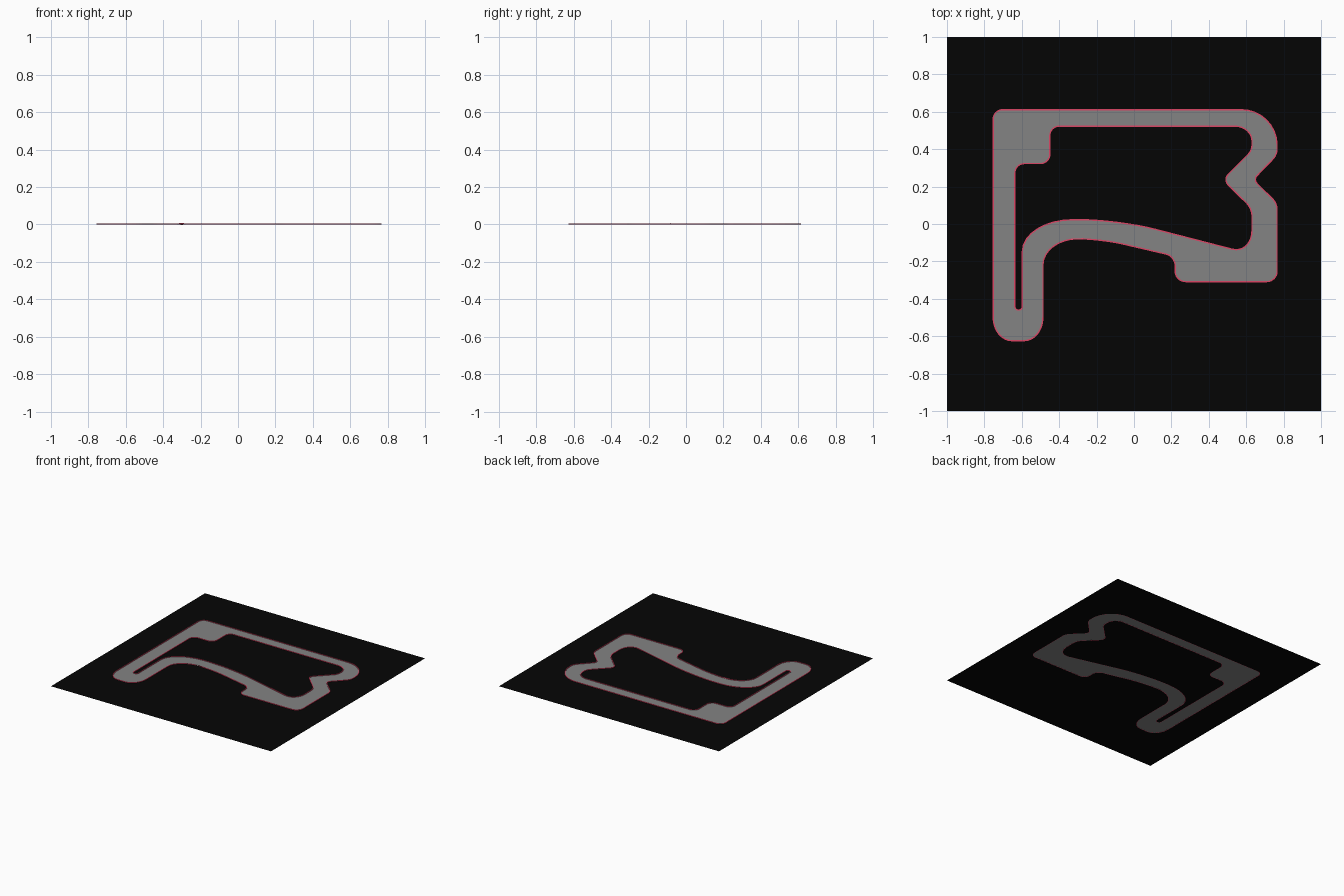
import bpy
from mathutils import Vector
from mathutils.geometry import delaunay_2d_cdt, interpolate_bezier

if "Cube" in bpy.data.objects:
    bpy.data.objects.remove(bpy.data.objects["Cube"])


def material(name, rgb):
    m = bpy.data.materials.new(name)
    m.diffuse_color = (*rgb, 1)
    m.use_nodes = True
    m.node_tree.nodes["Principled BSDF"].inputs["Base Color"].default_value = m.diffuse_color
    return m


BLACK = material("black ground", (0.0016, 0.0016, 0.0016))
GREY = material("grey asphalt", (0.23, 0.23, 0.23))
RED = material("red kerb", (0.72, 0.06, 0.13))

# Outlines as corners: x, y, rounding before the corner, rounding after it
OUTER = [
    (-0.753, 0.611, .05, .05), (0.765, 0.611, .19, .19), (0.765, 0.370, .03, .03),
    (0.637, 0.237, .03, .03), (0.765, 0.110, .03, .03), (0.765, -0.308, .055, .055),
    (0.220, -0.308, .055, .055), (0.220, -0.172, .05, .05), (-0.180, -0.079, .12, .12),
    (-0.487, -0.079, .187, .14), (-0.487, -0.624, .125, .10), (-0.753, -0.624, .10, .125),
]
INNER = [
    (-0.450, 0.523, .05, .05), (0.631, 0.523, .09, .08), (0.631, 0.393, .03, .03),
    (0.475, 0.237, .04, .04), (0.631, 0.083, .04, .04), (0.631, -0.162, .13, .11),
    (-0.085, 0.023, .20, .20), (-0.597, 0.023, .27, .17), (-0.597, -0.460, .019, .019),
    (-0.637, -0.460, .019, .019), (-0.637, 0.323, .05, .05), (-0.450, 0.323, .05, .05),
]


def rounded(corners, steps=9):
    """Counter-clockwise loop of points with each corner turned into an arc."""
    pts = []
    n = len(corners)
    for i, (x, y, before, after) in enumerate(corners):
        c = Vector((x, y))
        to_prev = (Vector(corners[i - 1][:2]) - c).normalized()
        to_next = (Vector(corners[(i + 1) % n][:2]) - c).normalized()
        pts += interpolate_bezier(c + to_prev * before, c + to_prev * before * 0.45,
                                  c + to_next * after * 0.45, c + to_next * after, steps)
    return [Vector((p[0], p[1])) for p in reversed(pts)]


def add_object(name, verts, faces, mat):
    mesh = bpy.data.meshes.new(name)
    mesh.from_pydata(verts, [], faces)
    mesh.materials.append(mat)
    ob = bpy.data.objects.new(name, mesh)
    bpy.context.collection.objects.link(ob)
    return ob


# Triangulate the sheet with both track edges cut into it
outer, inner = rounded(OUTER), rounded(INNER)
square = [Vector(p) for p in ((-1, -1), (1, -1), (1, 1), (-1, 1))]
points, loops = [], []
for loop in (square, outer, inner):
    loops.append(list(range(len(points), len(points) + len(loop))))
    points += loop
cut = delaunay_2d_cdt(points, [], loops, 1, 1e-5)
flat, tris, owners = cut[0], cut[2], cut[5]

# Ground lies outside the track and inside its loop; the track lies between
for name, depths, mat, z in (("ground", (1, 3), BLACK, 0.0),
                             ("track", (2,), GREY, 0.001)):
    faces = [f for f, own in zip(tris, owners) if len(own) in depths]
    used = sorted({v for f in faces for v in f})
    index = {v: i for i, v in enumerate(used)}
    add_object(name, [(flat[v].x, flat[v].y, z) for v in used],
               [[index[v] for v in f] for f in faces], mat)

# Thin kerbs along both edges
for name, loop in (("outer_kerb", outer), ("inner_kerb", inner)):
    n = len(loop)
    verts = [(p.x, p.y, z) for z in (0.0005, 0.005) for p in loop]
    faces = [(i, (i + 1) % n, n + (i + 1) % n, n + i) for i in range(n)]
    kerb = add_object(name, verts, faces, RED)
    mod = kerb.modifiers.new("width", 'SOLIDIFY')
    mod.thickness = 0.007
    mod.offset = 0
